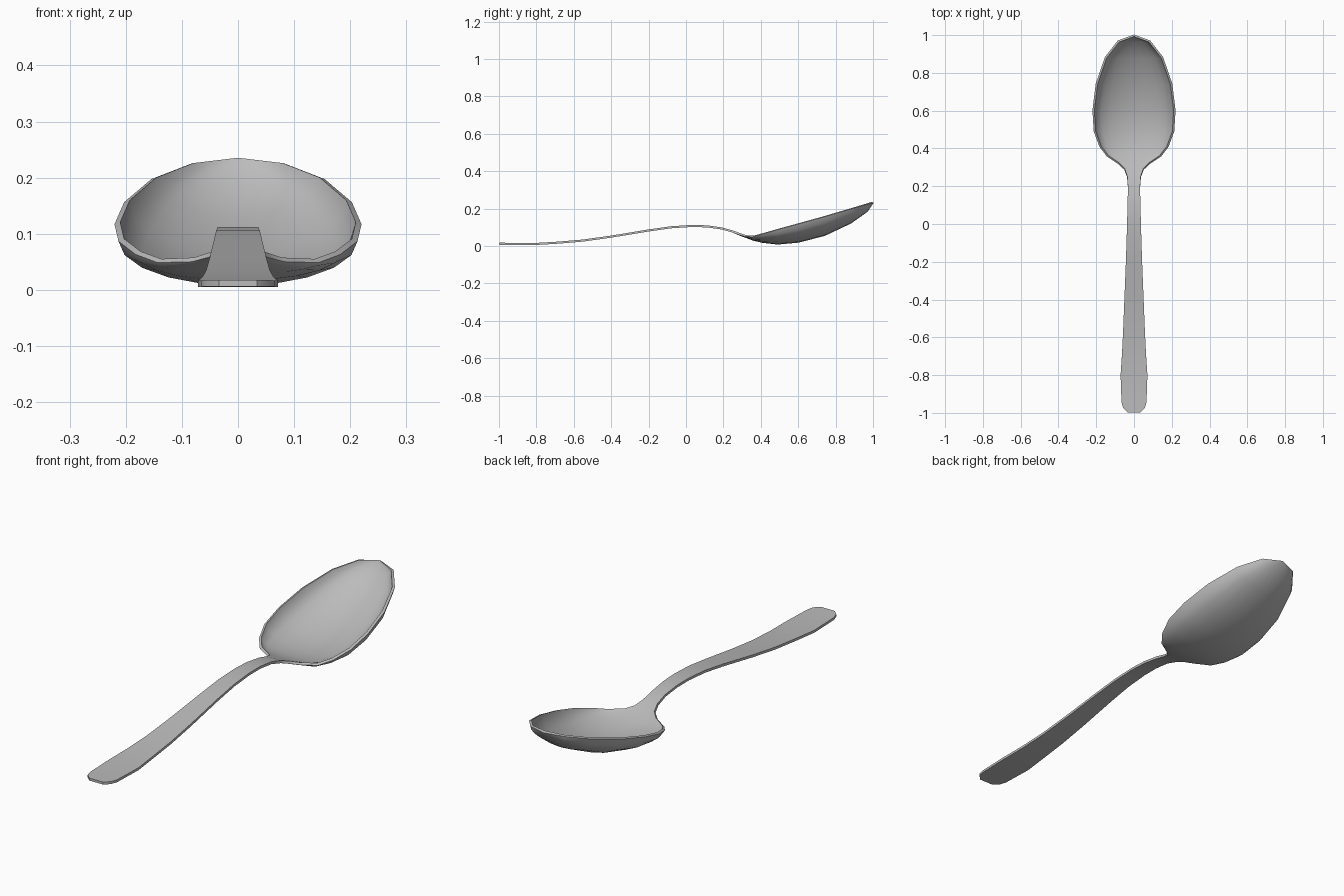
import bpy, bmesh, math

cube = bpy.data.objects.get("Cube")
if cube:
    bpy.data.objects.remove(cube, do_unlink=True)

steel = bpy.data.materials.new("brushed steel grey")
steel.use_nodes = True
grey = (0.5, 0.5, 0.5, 1)
steel.diffuse_color = grey
steel.node_tree.nodes["Principled BSDF"].inputs["Base Color"].default_value = grey

# Stations along the spoon: y, half width, edge height, centre height
handle = [
    (-0.997, 0.034, 0.012), (-0.975, 0.057, 0.012), (-0.945, 0.066, 0.011),
    (-0.8, 0.071, 0.011), (-0.68, 0.063, 0.018), (-0.55, 0.057, 0.029),
    (-0.4, 0.051, 0.05), (-0.2, 0.043, 0.083), (-0.08, 0.039, 0.1),
    (0.03, 0.036, 0.107), (0.11, 0.034, 0.105), (0.19, 0.032, 0.094),
    (0.25, 0.036, 0.077),
]
bowl = [
    (0.29, 0.05, 0.063, 0.06), (0.32, 0.08, 0.054, 0.049),
    (0.36, 0.14, 0.052, 0.034), (0.41, 0.178, 0.066, 0.022),
    (0.49, 0.208, 0.089, 0.013), (0.6, 0.215, 0.119, 0.023),
    (0.74, 0.198, 0.158, 0.059), (0.88, 0.15, 0.199, 0.125),
    (0.967, 0.083, 0.225, 0.187), (0.998, 0, 0.233, 0.233),
]
stations = [(y, w, z, z) for y, w, z in handle] + bowl
COLUMNS = 10

# Loft a sheet with an elliptical cross-section through the stations
bm = bmesh.new()
rows = []
for y, w, edge, centre in stations:
    row = []
    for i in range(COLUMNS + 1):
        a = math.pi * (i / COLUMNS - 0.5)
        z = edge - (edge - centre) * max(0, math.cos(a))
        row.append(bm.verts.new((w * math.sin(a), y, z)))
    rows.append(row)
for near, far in zip(rows, rows[1:]):
    for i in range(COLUMNS):
        bm.faces.new((near[i], near[i + 1], far[i + 1], far[i]))
bmesh.ops.remove_doubles(bm, verts=bm.verts, dist=0.0005)
mesh = bpy.data.meshes.new("spoon")
bm.to_mesh(mesh)
bm.free()
mesh.materials.append(steel)
spoon = bpy.data.objects.new("spoon", mesh)
bpy.context.collection.objects.link(spoon)

# Metal thickness
solid = spoon.modifiers.new("thickness", 'SOLIDIFY')
solid.thickness = 0.011
solid.offset = 0
bpy.context.view_layer.objects.active = spoon
spoon.select_set(True)
bpy.ops.object.modifier_apply(modifier=solid.name)
bpy.ops.object.shade_smooth_by_angle(angle=math.radians(40))
